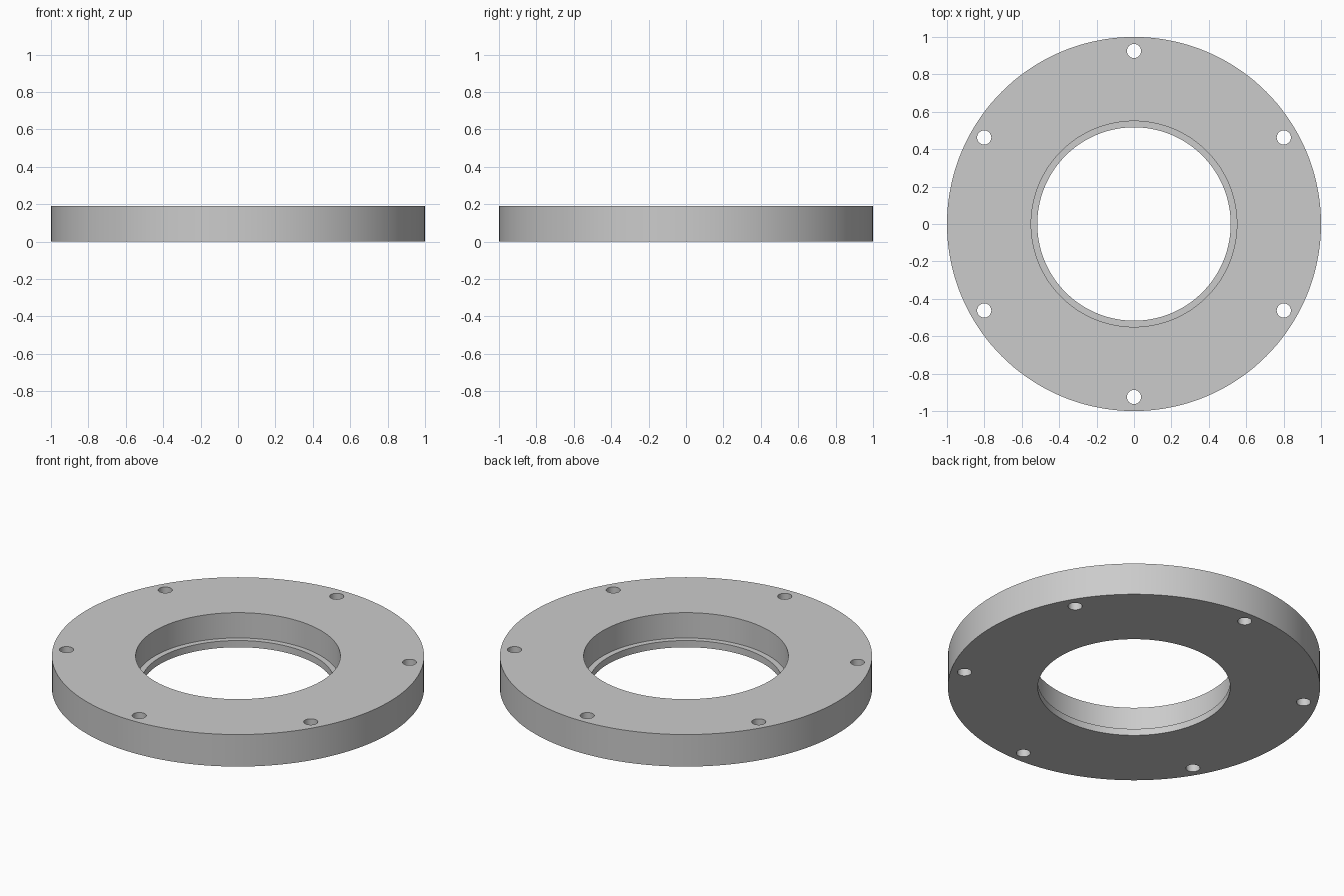
import bpy
import bmesh
from math import cos, sin, pi, radians

cube = bpy.data.objects.get("Cube")
if cube:
    bpy.data.objects.remove(cube, do_unlink=True)

HEIGHT = 0.19
SEGMENTS = 144
HOLE_COUNT = 6
HOLE_CIRCLE = 0.925
HOLE_RADIUS = 0.038

# Single grey metal
grey = bpy.data.materials.new("grey metal")
grey.use_nodes = True
colour = (0.6, 0.6, 0.6, 1)
grey.diffuse_color = colour
grey.node_tree.nodes["Principled BSDF"].inputs["Base Color"].default_value = colour


def add_object(name, bm):
    bmesh.ops.recalc_face_normals(bm, faces=bm.faces)
    mesh = bpy.data.meshes.new(name)
    bm.to_mesh(mesh)
    bm.free()
    mesh.materials.append(grey)
    obj = bpy.data.objects.new(name, mesh)
    bpy.context.collection.objects.link(obj)
    return obj


def lathe(name, profile):
    """Turn a closed (radius, height) profile around z."""
    bm = bmesh.new()
    rings = []
    for i in range(SEGMENTS):
        a = 2 * pi * i / SEGMENTS
        rings.append([bm.verts.new((r * cos(a), r * sin(a), z)) for r, z in profile])
    for i, ring in enumerate(rings):
        after = rings[(i + 1) % SEGMENTS]
        for j in range(len(profile)):
            k = (j + 1) % len(profile)
            bm.faces.new((ring[j], after[j], after[k], ring[k]))
    return add_object(name, bm)


# Flange ring with a stepped bore
flange = lathe("flange_ring", [
    (1, 0), (1, HEIGHT), (0.55, HEIGHT), (0.55, 0.04), (0.517, 0.04), (0.517, 0),
])

# Bolt hole cutters, all in one helper mesh
bm = bmesh.new()
for i in range(HOLE_COUNT):
    a = radians(30) + 2 * pi * i / HOLE_COUNT
    made = bmesh.ops.create_cone(bm, cap_ends=True, segments=32, radius1=HOLE_RADIUS,
                                 radius2=HOLE_RADIUS, depth=HEIGHT * 2)
    bmesh.ops.translate(bm, verts=made["verts"],
                        vec=(HOLE_CIRCLE * cos(a), HOLE_CIRCLE * sin(a), HEIGHT / 2))
cutter = add_object("bolt_hole_cutter", bm)

# Drill the bolt holes
drill = flange.modifiers.new("bolt holes", "BOOLEAN")
drill.operation = "DIFFERENCE"
drill.solver = "EXACT"
drill.object = cutter
bpy.ops.object.select_all(action="DESELECT")
flange.select_set(True)
bpy.context.view_layer.objects.active = flange
bpy.ops.object.modifier_apply(modifier=drill.name)
bpy.data.objects.remove(cutter, do_unlink=True)

# Smooth round walls, sharp rims
bpy.ops.object.shade_smooth_by_angle(angle=radians(30))
